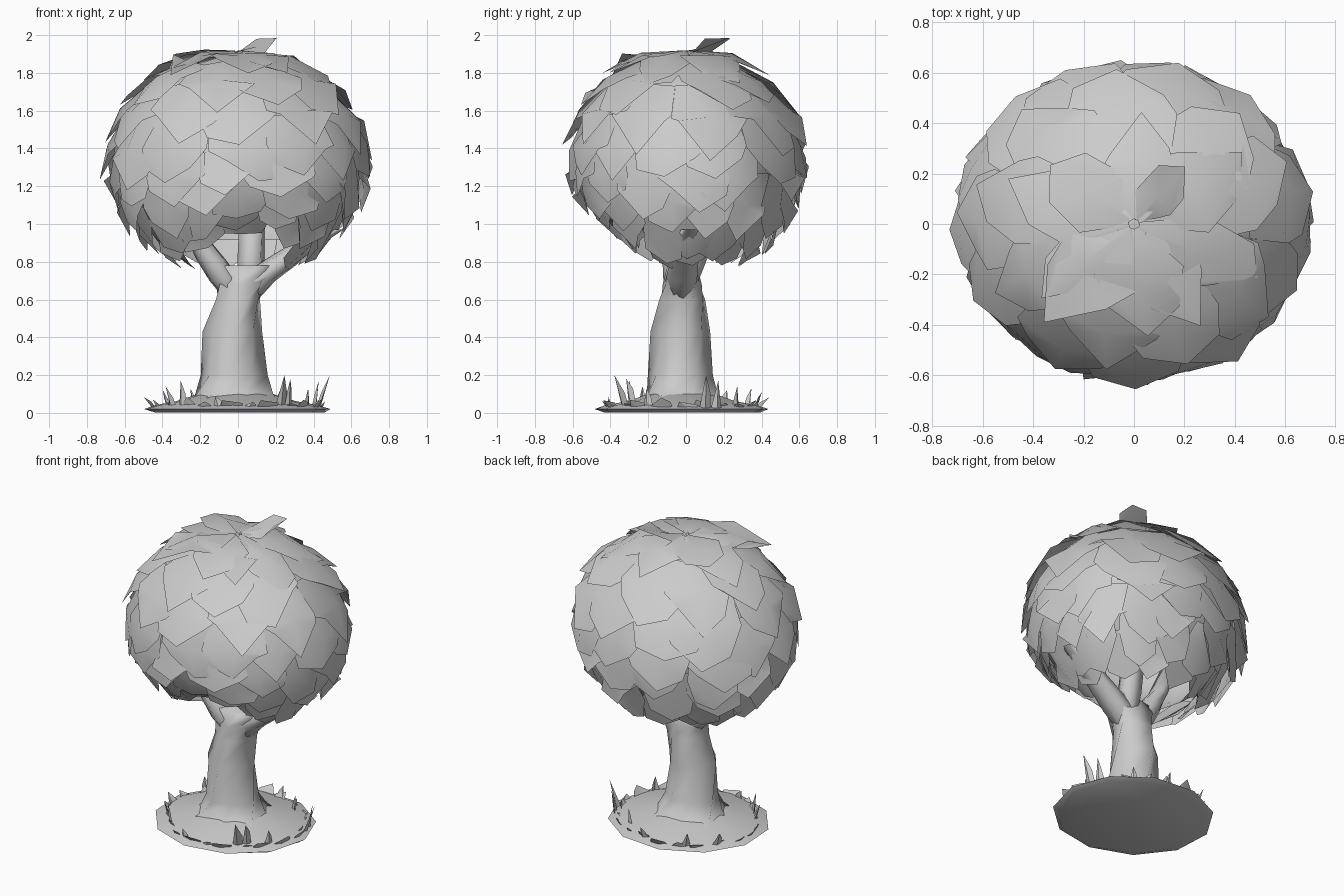
import bpy, bmesh, math, random
from mathutils import Vector

if "Cube" in bpy.data.objects:
    bpy.data.objects.remove(bpy.data.objects["Cube"])

random.seed(11)
U = random.uniform
mat = bpy.data.materials.new("plain grey")
mat.diffuse_color = (0.6, 0.6, 0.6, 1)
mat.use_nodes = True
mat.node_tree.nodes["Principled BSDF"].inputs["Base Color"].default_value = mat.diffuse_color


def finish(bm, name, angle=60, recalc=True):
    if recalc:
        bmesh.ops.recalc_face_normals(bm, faces=bm.faces)
    me = bpy.data.meshes.new(name)
    bm.to_mesh(me)
    bm.free()
    me.materials.append(mat)
    ob = bpy.data.objects.new(name, me)
    bpy.context.collection.objects.link(ob)
    bpy.ops.object.select_all(action='DESELECT')
    ob.select_set(True)
    bpy.context.view_layer.objects.active = ob
    bpy.ops.object.shade_smooth_by_angle(angle=math.radians(angle))
    return ob


def loft(name, rings, n, twist=0.0, lobes=0.0, angle=60):
    """Closed tube through rings of (x, y, z, rx, ry)."""
    bm = bmesh.new()
    loops = []
    for i, (x, y, z, rx, ry) in enumerate(rings):
        loop = []
        for k in range(n):
            a = math.tau * k / n + twist * i
            s = 1 + lobes * (1 if k % 2 else -1)
            loop.append(bm.verts.new((x + rx * s * math.cos(a), y + ry * s * math.sin(a), z)))
        loops.append(loop)
    for a, b in zip(loops, loops[1:]):
        for k in range(n):
            bm.faces.new((a[k], a[(k + 1) % n], b[(k + 1) % n], b[k]))
    bm.faces.new(loops[0][::-1])
    bm.faces.new(loops[-1])
    return finish(bm, name, angle)


# Twisted trunk with flared roots, and three branches into the crown
loft("trunk", [(-.01, -.02, .03, .32, .27), (-.02, -.02, .1, .22, .2),
               (-.02, -.03, .2, .17, .165), (-.03, -.03, .43, .15, .15),
               (0, -.02, .6, .12, .125), (.015, -.02, .68, .14, .11),
               (.04, -.02, .78, .19, .085)], 8, 0.3, 0.06, 80)
loft("left_branch", [(0, -.02, .56, .04, .04), (-.07, -.03, .7, .085, .09),
                     (-.14, -.04, .81, .08, .085), (-.23, -.05, .95, .055, .065),
                     (-.32, -.06, 1.15, .05, .05)], 7, 0.15, 0, 80)
loft("right_branch", [(.02, -.02, .55, .04, .04), (.1, -.02, .7, .1, .09),
                      (.2, -.01, .78, .11, .08), (.33, 0, .87, .09, .07),
                      (.5, .02, .97, .06, .05)], 7, 0.15, 0, 80)
loft("back_branch", [(.04, 0, .6, .03, .03), (.07, .04, .8, .075, .07),
                     (.08, .12, 1.2, .07, .06)], 6, 0.2, 0, 80)


# Crown: overlapping pointed leaf patches laid over an ellipsoid with a raised front underside
def crown_point(az, lat, k):
    front = max(0, -math.sin(az - .1)) ** 4
    up = 0.6 if lat > 0 else 0.55 - .17 * front
    c = math.cos(lat)
    return Vector((0.68 * c * math.cos(az) * k, 0.61 * c * math.sin(az) * k,
                   1.34 + up * math.sin(lat) * k))


def leaf(bm, az, top, tip, half, lift):
    skew = U(-.4, .4) * half
    side = [U(.55, .92), 1.0, U(.55, .92)]
    rows = []
    for t, k in ((0, .94), (.5, 1.0), (1, 1.02 + lift)):
        row = []
        for c in (-1, 0, 1):
            tt = t * (side[c + 1] if t == 1 else 1)
            lat = math.radians(top + (tip - top) * tt)
            w = half * (.9, 1.05, .75)[round(t * 2)] / max(.25, math.cos(lat))
            bump = .025 if c == 0 else U(-.04, .02)
            row.append(bm.verts.new(crown_point(az + c * w + skew * t, lat, k + bump)))
        rows.append(row)
    for a, b in zip(rows, rows[1:]):
        for c in range(2):
            bm.faces.new((a[c], b[c], b[c + 1], a[c + 1]))


bm = bmesh.new()
# (upper latitude, tip latitude, number of leaves, lift)
for top, tip, n, lift in ((88, 42, 6, .01), (64, 22, 9, .01), (44, 3, 11, .02),
                          (25, -14, 13, .03), (8, -27, 14, .045), (-8, -42, 15, .06),
                          (-22, -56, 15, .08), (-38, -67, 12, .08)):
    off = U(0, 6)
    for i in range(n):
        az = off + math.tau * (i + U(-.2, .2)) / n
        half = math.pi / n * math.cos(math.radians((top + tip) / 2)) * U(1.05, 1.4)
        leaf(bm, az, top, tip + U(-6, 6), half, lift + U(-.02, .025))
# tufts at the summit
for az, top, tip, half, lift in ((.9, 88, 66, .15, .13), (4.1, 86, 42, .28, .07),
                                 (5.3, 84, 45, .25, .04), (2.5, 88, 55, .25, .04)):
    leaf(bm, az, top, tip, half, lift)
finish(bm, "leaf_crown", 75, False)

# Inner crown shell, open around the branches
bm = bmesh.new()
lats, n = (84, 60, 35, 10, -12, -34, -56), 14
loops = [[bm.verts.new(crown_point(math.tau * k / n, math.radians(l), .93)) for k in range(n)]
         for l in lats]
for a, b in zip(loops, loops[1:]):
    for k in range(n):
        bm.faces.new((a[k], b[k], b[(k + 1) % n], a[(k + 1) % n]))
bm.faces.new(loops[0])
finish(bm, "inner_crown", 75, False)

# Ground mound: flat underside, thin rim, rising gently to the roots
loft("mound", [(0, -.02, .003, .46, .42), (-.01, -.02, .02, .5, .465),
               (-.01, -.02, .04, .44, .41), (-.01, -.02, .062, .32, .29),
               (-.01, -.02, .1, .2, .18)], 11, 0.05, 0, 80)

# Grass: folded blades leaning outward around the rim
bm = bmesh.new()


def blade(x, y, h, w, lean):
    d = Vector((x, y, 0)).normalized()
    s = Vector((-d.y, d.x, 0)) * w
    b = Vector((x, y, .025))
    up = Vector((0, 0, h - .025))
    l, m, r = (bm.verts.new(q) for q in (b - s, b + d * .015, b + s))
    mid = bm.verts.new(b + d * h * lean * .4 + s * U(.5, 1.1) + up * U(.45, .7))
    tip = bm.verts.new(b + d * h * lean + s * U(-.9, .6) + up)
    bm.faces.new((l, m, tip))
    bm.faces.new((m, r, mid, tip))


for x, y, h in ((.22, -.32, .2), (.26, -.28, .18), (.42, .1, .2), (.4, .16, .17), (.36, -.2, .13),
                (-.29, -.28, .17), (-.34, -.22, .14), (-.22, .32, .13), (-.1, -.4, .09),
                (.22, .26, .14), (-.36, .2, .12), (.05, .36, .11)):
    blade(x, y, h, .03, U(.1, .4))
for i in range(22):
    a = math.tau * (i + U(-.3, .3)) / 22
    r = U(.39, .44)
    blade(r * math.cos(a), r * .92 * math.sin(a) - .02, U(.05, .09), U(.04, .07), U(.4, .9))
finish(bm, "grass_blades", 30, False)
